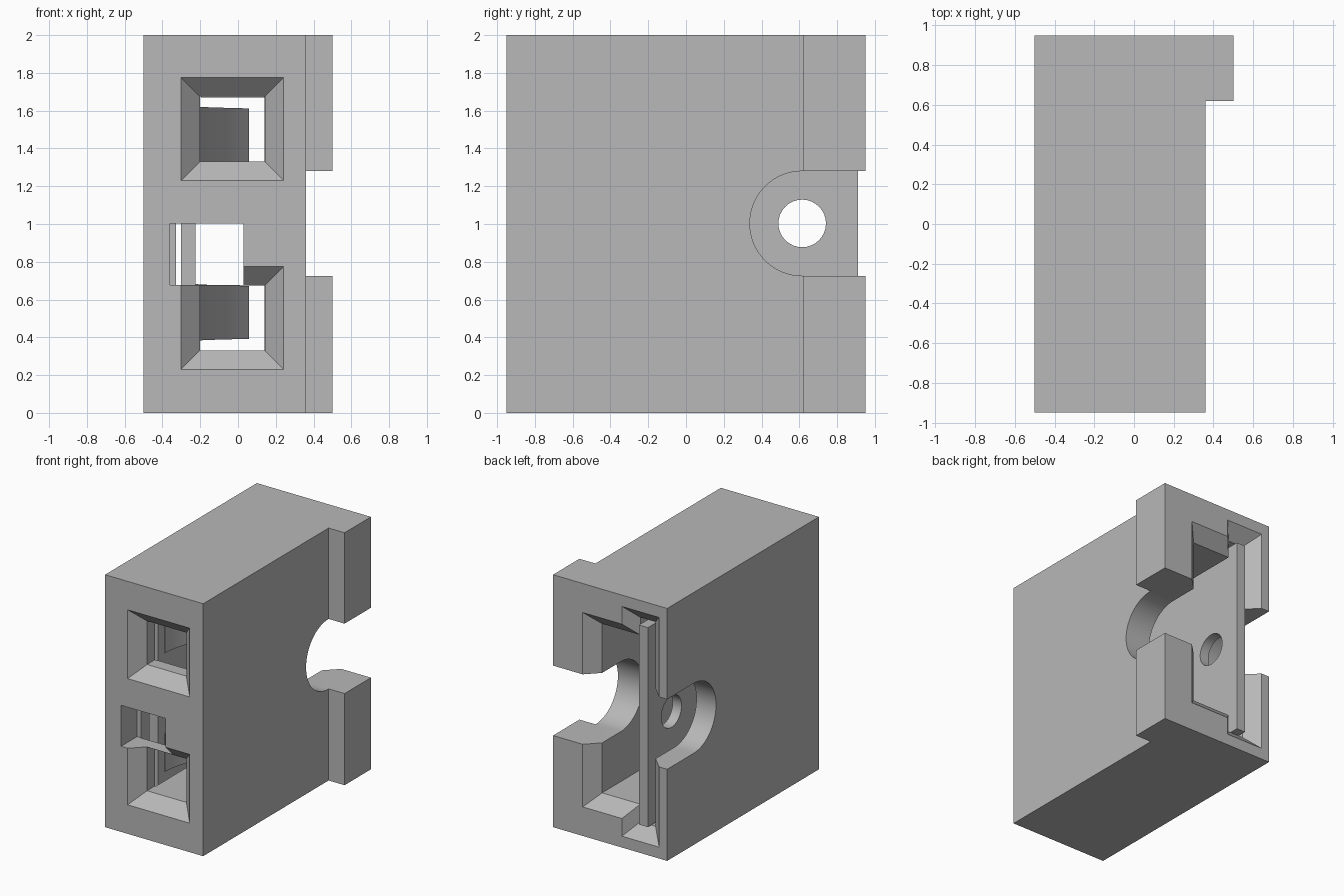
import bpy, bmesh, math

default = bpy.data.objects.get("Cube")
if default:
    bpy.data.objects.remove(default, do_unlink=True)

# One plain grey for every part
grey = bpy.data.materials.new("plain_grey")
grey.use_nodes = True
colour = (0.48, 0.48, 0.48, 1)
grey.diffuse_color = colour
grey.node_tree.nodes["Principled BSDF"].inputs["Base Color"].default_value = colour


def make_object(name, bm):
    bmesh.ops.recalc_face_normals(bm, faces=bm.faces)
    mesh = bpy.data.meshes.new(name)
    bm.to_mesh(mesh)
    bm.free()
    mesh.materials.append(grey)
    obj = bpy.data.objects.new(name, mesh)
    bpy.context.collection.objects.link(obj)
    return obj


def loft(name, rings):
    """Closed solid through rings of matching corner points."""
    bm = bmesh.new()
    rows = [[bm.verts.new(p) for p in ring] for ring in rings]
    n = len(rows[0])
    for a, b in zip(rows, rows[1:]):
        for i in range(n):
            j = (i + 1) % n
            bm.faces.new((a[i], a[j], b[j], b[i]))
    bm.faces.new(rows[0])
    bm.faces.new(rows[-1])
    return make_object(name, bm)


def rect_loft(name, *sections):
    """Rectangles (y, x0, x1, z0, z1) joined along y."""
    return loft(name, [[(x0, y, z0), (x1, y, z0), (x1, y, z1), (x0, y, z1)]
                       for y, x0, x1, z0, z1 in sections])


def side_prism(name, outline, x0, x1):
    return loft(name, [[(x, y, z) for y, z in outline] for x in (x0, x1)])


def cut(target, cutter):
    mod = target.modifiers.new("cut", "BOOLEAN")
    mod.operation = "DIFFERENCE"
    mod.solver = "EXACT"
    mod.object = cutter
    bpy.context.view_layer.objects.active = target
    bpy.ops.object.modifier_apply(modifier=mod.name)
    bpy.data.objects.remove(cutter, do_unlink=True)


def arc(cy, cz, r, start, end, n):
    return [(cy + r * math.cos(start + (end - start) * i / n),
             cz + r * math.sin(start + (end - start) * i / n)) for i in range(n + 1)]


# Housing with a rear flange
plan = [(-0.5, -0.95), (0.36, -0.95), (0.36, 0.62), (0.5, 0.62), (0.5, 0.95), (-0.5, 0.95)]
housing = loft("housing", [[(x, y, z) for x, y in plan] for z in (0, 2)])

# Inner chamber, flared at the back
cut(housing, rect_loft("chamber", (-0.75, -0.2, 0.14, 0.33, 1.67),
                       (0.85, -0.2, 0.14, 0.33, 1.67), (0.97, -0.2, 0.26, 0.21, 1.79)))
# Slot holding the board, flared at the back
cut(housing, rect_loft("board_slot", (-0.752, -0.328, -0.195, 0.19, 1.81),
                       (0.85, -0.328, -0.195, 0.19, 1.81), (0.97, -0.45, -0.085, 0.07, 1.93)))
# Two flared front windows
for base in (0.33, 1.33):
    top = base + 0.345
    cut(housing, rect_loft("window", (-0.97, -0.322, 0.262, base - 0.12, top + 0.12),
                           (-0.85, -0.202, 0.142, base, top),
                           (-0.7, -0.202, 0.138, base + 0.001, top - 0.001)))
# Square notch between the windows
cut(housing, rect_loft("notch", (-1, -0.36, 0.03, 0.678, 1.003), (-0.748, -0.36, 0.03, 0.678, 1.003)))
# Round-ended slot through both sides
u_shape = [(1.1, 1.28)] + arc(0.615, 1.003, 0.277, math.pi / 2, 3 * math.pi / 2, 32) + [(1.1, 0.726)]
cut(housing, side_prism("side_slot", u_shape, -0.7, 0.7))

# Board with a screw hole
board = side_prism("board", [(-0.68, 0.2), (0.91, 0.2), (0.91, 1.78), (-0.68, 1.78)], -0.303, -0.225)
cut(board, side_prism("screw_hole", arc(0.615, 1.003, 0.126, 0, 2 * math.pi, 32)[:-1], -0.4, -0.1))

# Two curved tapering contact leaves on the board
for name, zc in (("lower_contact", 0.532), ("upper_contact", 1.472)):
    rings = []
    for i in range(13):
        t = i / 12
        x, y = -0.23 + 0.275 * t ** 1.6, -0.6 + 0.6 * t
        h = 0.15 - 0.01 * t
        rings.append([(x, y, zc - h), (x + 0.012, y, zc - h), (x + 0.012, y, zc + h), (x, y, zc + h)])
    loft(name, rings)

# Smooth only the rounded surfaces
for obj in bpy.context.scene.objects:
    obj.select_set(obj.type == "MESH" and grey.name in obj.data.materials)
bpy.context.view_layer.objects.active = housing
bpy.ops.object.shade_smooth_by_angle(angle=math.radians(20))
